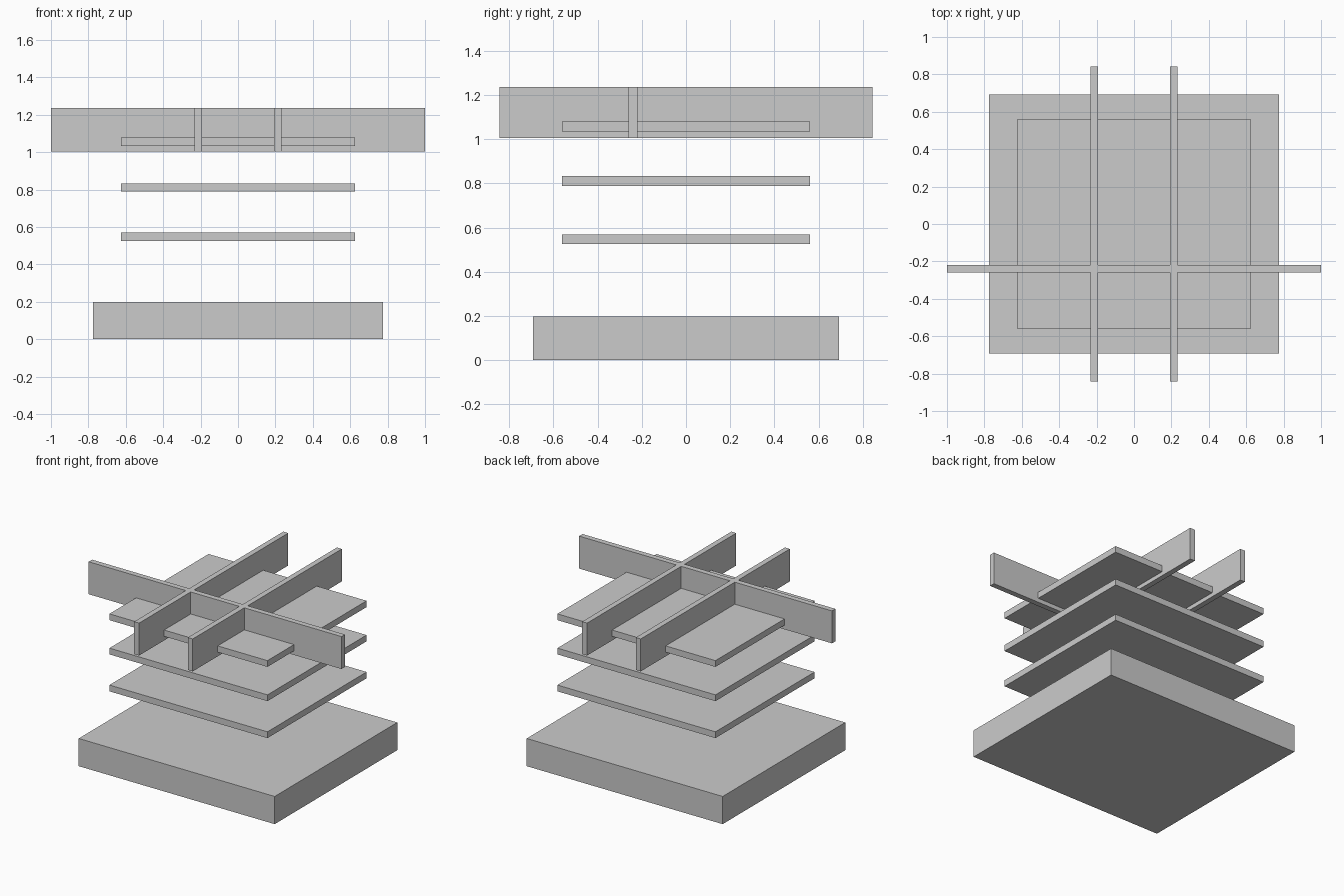
import bpy

if "Cube" in bpy.data.objects:
    bpy.data.objects.remove(bpy.data.objects["Cube"])


def box(name, center, size):
    bpy.ops.mesh.primitive_cube_add(size=1, location=center)
    ob = bpy.context.object
    ob.name = ob.data.name = name
    ob.scale = size
    bpy.ops.object.transform_apply(location=False, rotation=False, scale=True)
    return ob


# heavy base block
box("base", (0, 0, 0.099), (1.55, 1.385, 0.198))

# three floating floor plates
for i, z in enumerate((0.547, 0.811, 1.056)):
    box(f"floor_plate_{i + 1}", (0, 0, z), (1.25, 1.12, 0.045))

# crossing roof beams, fused into one frame
Z, H, T = 1.12, 0.232, 0.039
frame = box("beam_frame", (0, -0.24, Z), (2.0, T, H))
for x in (-0.212, 0.212):
    beam = box("cross_beam", (x, 0, Z), (T, 1.685, H))
    mod = frame.modifiers.new("union", 'BOOLEAN')
    mod.operation = 'UNION'
    mod.solver = 'EXACT'
    mod.object = beam
    bpy.context.view_layer.objects.active = frame
    bpy.ops.object.modifier_apply(modifier=mod.name)
    bpy.data.objects.remove(beam)
